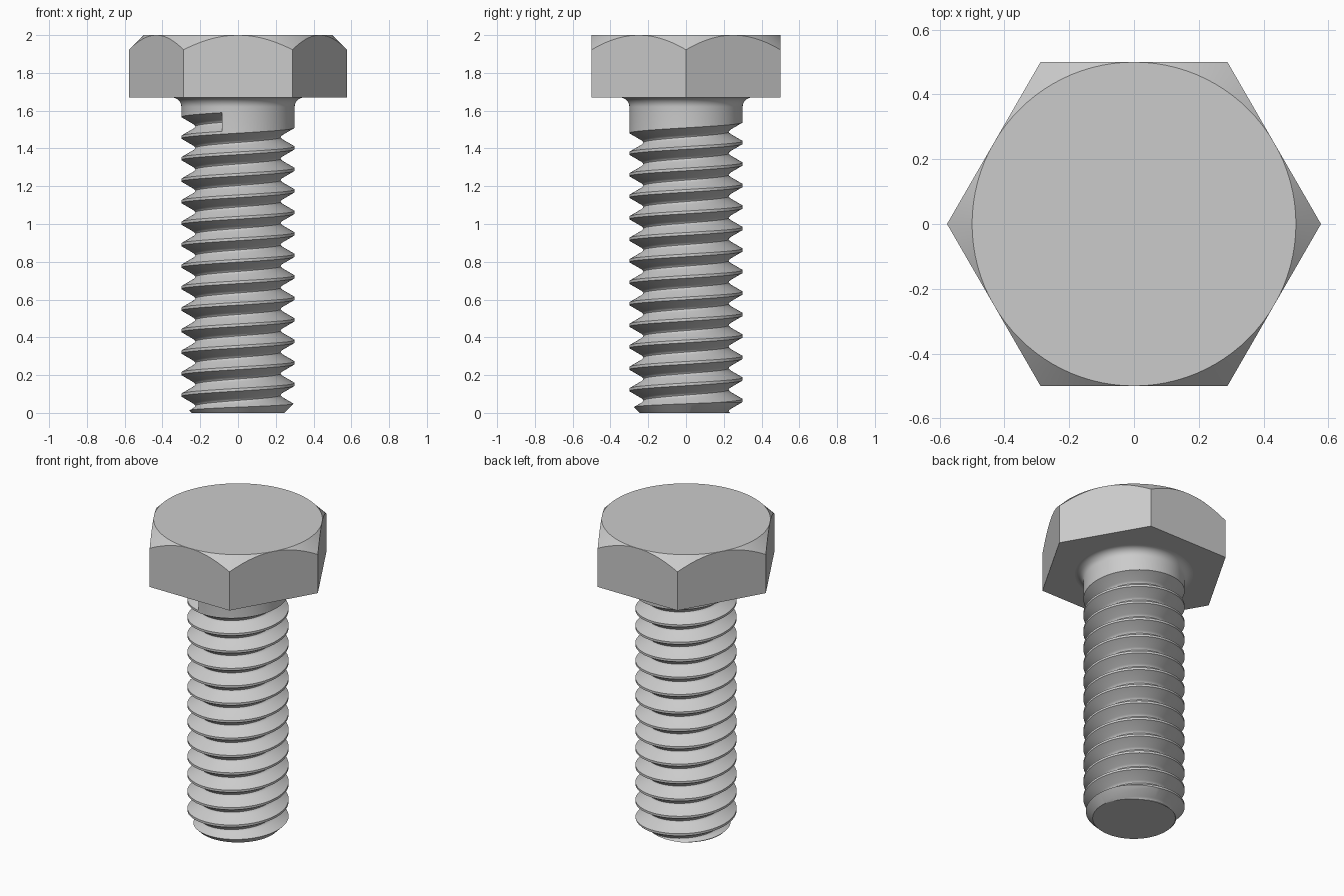
import bpy, bmesh
from math import cos, sin, pi, radians

if "Cube" in bpy.data.objects:
    bpy.data.objects.remove(bpy.data.objects["Cube"])

SEG = 96          # segments per turn
PITCH = 0.1138    # thread pitch
STEP = 2 * pi / SEG


def skin(name, rings):
    """Closed solid skinned through a list of equal-length point loops."""
    bm = bmesh.new()
    loops = [[bm.verts.new(p) for p in ring] for ring in rings]
    n = len(loops[0])
    for a, b in zip(loops, loops[1:]):
        for i in range(n):
            j = (i + 1) % n
            bm.faces.new((a[i], a[j], b[j], b[i]))
    bm.faces.new(loops[0])
    bm.faces.new(loops[-1])
    bmesh.ops.remove_doubles(bm, verts=bm.verts, dist=1e-5)
    bmesh.ops.recalc_face_normals(bm, faces=bm.faces)
    mesh = bpy.data.meshes.new(name)
    bm.to_mesh(mesh)
    bm.free()
    obj = bpy.data.objects.new(name, mesh)
    bpy.context.collection.objects.link(obj)
    return obj


def ring(radius, height):
    """Loop around z; radius and height are functions of the angle."""
    return [(radius(i * STEP) * cos(i * STEP), radius(i * STEP) * sin(i * STEP),
             height(i * STEP)) for i in range(SEG)]


def activate(obj):
    bpy.ops.object.select_all(action='DESELECT')
    obj.select_set(True)
    bpy.context.view_layer.objects.active = obj


# Hexagonal head with a 45 degree chamfer down to an inscribed circle
def hex_radius(a):
    return 0.5 / cos(a % (pi / 3) - pi / 6)


head = skin("hex_head", [
    ring(hex_radius, lambda a: 1.67),
    ring(hex_radius, lambda a: 2.5 - hex_radius(a)),
    ring(lambda a: 0.5, lambda a: 2.0),
])

# Shank: chamfered tip, plain cylinder, fillet under the head
profile = [(0.245, 0.0), (0.3, 0.055)]
profile += [(0.35 - 0.05 * cos(k * pi / 16), 1.62 + 0.05 * sin(k * pi / 16))
            for k in range(9)]
profile.append((0.35, 1.68))
shank = skin("threaded_shank",
             [ring(lambda a, r=r: r, lambda a, z=z: z) for r, z in profile])

# Helical groove cutter, ending abruptly at the front below the head
half = [(0.32, 0.0497), (0.3, 0.0497), (0.238, 0.0139), (0.232, 0.009), (0.228, 0.005)]
section = half + [(0.2255, 0.0)] + [(r, -z) for r, z in reversed(half)]
turns = 14.6
rings = []
for i in range(int(turns * SEG) + 1):
    a = radians(253.6) - i * STEP
    zc = 1.54 - PITCH * i / SEG
    rings.append([(r * cos(a), r * sin(a), zc + z) for r, z in section])
cutter = skin("groove_cutter", rings)
cutter.hide_render = True

# Cut the thread
activate(shank)
mod = shank.modifiers.new("thread", 'BOOLEAN')
mod.operation = 'DIFFERENCE'
mod.solver = 'EXACT'
mod.object = cutter
bpy.ops.object.modifier_apply(modifier=mod.name)
bpy.data.objects.remove(cutter, do_unlink=True)

# Smooth shading with sharp edges kept
for obj in (head, shank):
    activate(obj)
    bpy.ops.object.shade_smooth_by_angle(angle=radians(28))
